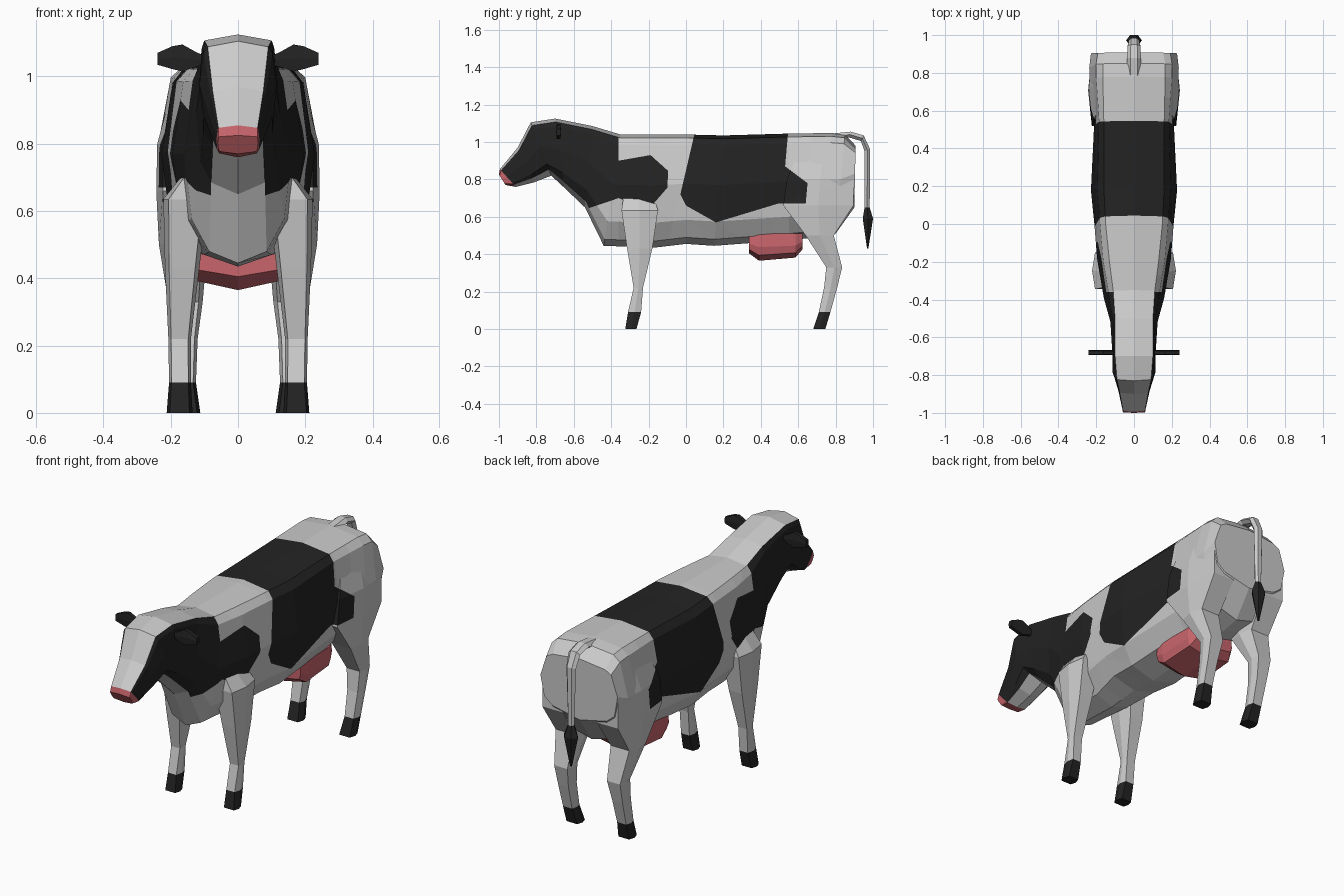
import bpy, bmesh
from mathutils import Vector

if "Cube" in bpy.data.objects:
    bpy.data.objects.remove(bpy.data.objects["Cube"])


def material(name, rgb):
    m = bpy.data.materials.new(name)
    m.diffuse_color = (*rgb, 1)
    m.use_nodes = True
    m.node_tree.nodes["Principled BSDF"].inputs["Base Color"].default_value = m.diffuse_color
    return m


LIGHT, DARK, PINK, TEMP = 0, 1, 2, 9
MATS = [material("light_hide", (.52, .52, .52)),
        material("dark_hide", (.017, .017, .017)),
        material("pink_skin", (.58, .13, .15))]


def section(a, b, profile):
    """Symmetric ring between (y, z) points a and b; profile is (half width, fraction)."""
    a, b = Vector(a), Vector(b)
    right = [(w, *a.lerp(b, t)) for w, t in profile]
    return right + [(-x, y, z) for x, y, z in reversed(right) if x > 0]


def hexagon(a0, a1, b0, b1, c=.12):
    """Six-sided ring in two axes, slightly bulged halfway along the first."""
    d, m = (b1 - b0) * c, (a0 + a1) / 2
    return [(a0, b0 + d), (m, b0), (a1, b0 + d), (a1, b1 - d), (m, b1), (a0, b1 - d)]


def paint(bm, patch, sides_only):
    """Cut a convex (y, z) patch into the mesh and colour it dark."""
    for f in bm.faces:
        central = any(abs(v.co.x) < 1e-4 for v in f.verts)
        if f.material_index == LIGHT and not (sides_only and central):
            f.material_index = TEMP
    mid = Vector((0, sum(p[0] for p in patch) / len(patch), sum(p[1] for p in patch) / len(patch)))
    for p, q in zip(patch, patch[1:] + patch[:1]):
        co = Vector((0, p[0], p[1]))
        no = Vector((0, q[1] - p[1], p[0] - q[0])).normalized()
        if no.dot(mid - co) < 0:
            no = -no
        faces = [f for f in bm.faces if f.material_index == TEMP]
        if not faces:
            return
        geom = set(faces)
        for f in faces:
            geom.update(f.verts)
            geom.update(f.edges)
        bmesh.ops.bisect_plane(bm, geom=list(geom), dist=1e-5, plane_co=co, plane_no=no)
        for f in bm.faces:
            if f.material_index == TEMP and no.dot(f.calc_center_median() - co) < 0:
                f.material_index = LIGHT
    for f in bm.faces:
        if f.material_index == TEMP:
            f.material_index = DARK


def loft(name, rings, colours, patches=(), mirror=False):
    """Skin rings; colours gives one material index per band (last one repeats)."""
    bm = bmesh.new()
    rows = [[bm.verts.new(p) for p in r] for r in rings]
    n = len(rows[0])
    for i, (r, s) in enumerate(zip(rows, rows[1:])):
        for k in range(n):
            f = bm.faces.new((r[k], r[(k + 1) % n], s[(k + 1) % n], s[k]))
            f.material_index = colours[min(i, len(colours) - 1)]
    bm.faces.new(rows[0]).material_index = colours[0]
    bm.faces.new(rows[-1]).material_index = colours[-1]
    bmesh.ops.recalc_face_normals(bm, faces=bm.faces[:])
    for patch, sides_only in patches:
        paint(bm, patch, sides_only)
    me = bpy.data.meshes.new(name)
    bm.to_mesh(me)
    bm.free()
    for m in MATS:
        me.materials.append(m)
    ob = bpy.data.objects.new(name, me)
    bpy.context.collection.objects.link(ob)
    if mirror:
        ob.modifiers.new("mirror", 'MIRROR')
    return ob


# dark hide patches, seen from the side
HEAD = ([(-1.1, 1.2), (-.36, 1.2), (-.36, .70), (-1.1, .45)], True)
SHOULDER = ([(-.36, .90), (-.36, .70), (-.2, .64), (-.1, .755), (-.095, .845), (-.19, .93)], True)
SADDLE = ([(.06, 1.1), (.04, 1.02), (-.03, .72), (0, .66), (.16, .57), (.49, .67),
           (.53, .87), (.55, 1.1)], False)
FLANK = ([(.53, .87), (.49, .67), (.64, .67), (.65, .78)], True)

# body, neck and head: top point, bottom point, half widths at top, middle, bottom
BODY = [
    ((-1.0, .825), (-.965, .77), .058, .06, .052),
    ((-.995, .855), (-.91, .76), .058, .064, .056),
    ((-.90, .97), (-.81, .785), .075, .088, .062),
    ((-.83, 1.105), (-.72, .82), .09, .115, .07),
    ((-.70, 1.125), (-.65, .755), .1, .115, .075),
    ((-.50, 1.085), (-.54, .65), .1, .125, .08),
    ((-.35, 1.04), (-.44, .445), .11, .16, .085),
    ((-.2, 1.04), (-.17, .435), .13, .195, .10),
    ((0, 1.04), (0, .455), .15, .21, .13),
    ((.2, 1.035), (.15, .445), .16, .228, .14),
    ((.55, 1.045), (.55, .475), .16, .21, .13),
    ((.78, 1.048), (.70, .49), .165, .235, .12),
    ((.85, 1.04), (.80, .51), .165, .237, .13),
    ((.907, .98), (.90, .65), .155, .228, .16),
]


def body_ring(a, b, t, m, u):
    h = (Vector(a) - Vector(b)).length
    drop, rise = min(.08, .018 / h), min(.12, .035 / h)
    return section(a, b, [(0, 0), (t, drop), ((t + m) / 2, drop + .06), (m, .45),
                          (m + (u - m) * .3, .78), (u, 1 - rise), (0, 1)])


loft("body", [body_ring(*row) for row in BODY], [PINK, LIGHT],
     [HEAD, SHOULDER, SADDLE, FLANK])


# legs: height, then extents in y and x
def legs(name, rows, patches=()):
    loft(name, [[(x, y, z) for y, x in hexagon(*ext)] for z, *ext in rows],
         [DARK, LIGHT], patches, mirror=True)


legs("front_legs", [
    (0, -.325, -.265, .135, .212),
    (.09, -.31, -.24, .14, .205),
    (.22, -.28, -.23, .14, .207),
    (.43, -.315, -.18, .115, .217),
    (.635, -.345, -.15, .09, .222),
    (.70, -.335, -.17, .09, .17)])
legs("hind_legs", [
    (0, .68, .745, .112, .195),
    (.09, .71, .772, .125, .195),
    (.22, .738, .808, .12, .2),
    (.33, .75, .835, .105, .207),
    (.50, .64, .79, .09, .235),
    (.66, .52, .895, .08, .243),
    (.80, .54, .895, .1, .24),
    (.95, .60, .88, .1, .2)], [SADDLE, FLANK])

# udder: position along y, underside height, half width
loft("udder", [section((y, .51), (y, z), [(w * .97, 0), (w, .5), (w * .92, .8), (0, 1)])
               for y, z, w in [(.337, .405, .135), (.39, .365, .142),
                               (.585, .382, .138), (.622, .425, .12)]], [PINK])

# ears
loft("ears", [[(x, y, z) for z, y in hexagon(z0, z1, -.694, -.668)]
              for x, z0, z1 in [(.09, 1.035, 1.06), (.12, 1.03, 1.07), (.165, 1.015, 1.095),
                                (.195, 1.022, 1.09), (.24, 1.035, 1.07)]],
     [DARK], mirror=True)

# tail with dark tuft: outer point, inner point, half width
TAIL = [
    ((.78, 1.045), (.80, 1.0), .038),
    ((.88, 1.055), (.87, 1.025), .037),
    ((.95, 1.035), (.935, 1.005), .034),
    ((.985, .96), (.955, .95), .028),
    ((.982, .65), (.955, .65), .018),
    ((1.0, .59), (.945, .59), .042),
    ((.975, .43), (.968, .43), .006),
]
loft("tail", [section(a, b, [(w * .5, 0), (w, .5), (w * .5, 1)]) for a, b, w in TAIL],
     [LIGHT] * 4 + [DARK])
